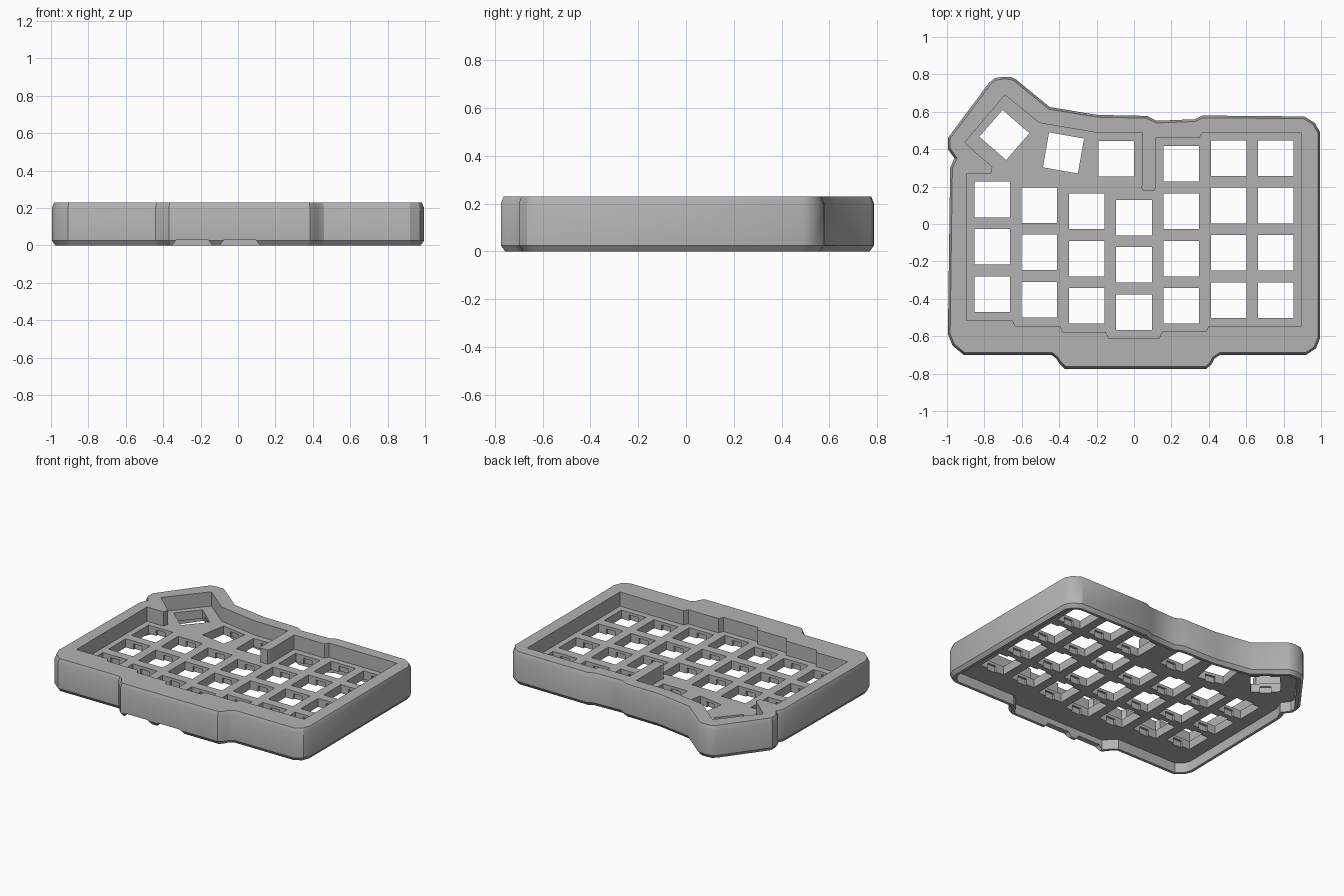
import bpy, bmesh, math
from mathutils import Vector, Matrix

cube = bpy.data.objects.get("Cube")
if cube:
    bpy.data.objects.remove(cube)

HEIGHT, PLATE_TOP, PLATE_BOTTOM = 0.23, 0.13, 0.07
PITCH, HOLE = 0.253, 0.19

grey = bpy.data.materials.new("case_grey")
grey.use_nodes = True
grey.diffuse_color = (0.45, 0.45, 0.45, 1)
grey.node_tree.nodes["Principled BSDF"].inputs["Base Color"].default_value = (0.45, 0.45, 0.45, 1)


def inset(points, d):
    """Move a counter-clockwise outline inward by d with mitred corners."""
    out = []
    for i, p in enumerate(points):
        p = Vector(p)
        a = (p - Vector(points[i - 1])).normalized()
        b = (Vector(points[(i + 1) % len(points)]) - p).normalized()
        na, nb = Vector((-a.y, a.x)), Vector((-b.y, b.x))
        out.append(p + (na + nb) * (d / (1 + na.dot(nb))))
    return out


def loft(bm, rings):
    """Closed solid through (outline, z) rings from bottom to top."""
    loops = [[bm.verts.new((p[0], p[1], z)) for p in pts] for pts, z in rings]
    n = len(loops[0])
    for lo, hi in zip(loops, loops[1:]):
        for i in range(n):
            j = (i + 1) % n
            bm.faces.new((lo[i], lo[j], hi[j], hi[i]))
    bm.faces.new(loops[0][::-1])
    bm.faces.new(loops[-1])


def rect(cx, cy, w, h, angle=0):
    rot = Matrix.Rotation(math.radians(angle), 2)
    return [Vector((cx, cy)) + rot @ Vector((sx * w / 2, sy * h / 2))
            for sx, sy in ((-1, -1), (1, -1), (1, 1), (-1, 1))]


def make(name, solids):
    bm = bmesh.new()
    for rings in solids:
        loft(bm, rings)
    bmesh.ops.recalc_face_normals(bm, faces=bm.faces)
    mesh = bpy.data.meshes.new(name)
    bm.to_mesh(mesh)
    bm.free()
    mesh.materials.append(grey)
    ob = bpy.data.objects.new(name, mesh)
    bpy.context.collection.objects.link(ob)
    return ob


# Outlines, listed clockwise and reversed to counter-clockwise
outer = [(-.745, .78), (-.7, .787), (-.655, .785), (-.63, .772), (-.45, .625), (-.195, .583),
         (.07, .578), (.12, .552), (.325, .56), (.365, .58), (.91, .575), (.967, .54),
         (.995, .49), (.995, -.61), (.973, -.665), (.92, -.7), (.46, -.7), (.43, -.72),
         (.415, -.75), (.385, -.775), (-.37, -.775), (-.4, -.745), (-.415, -.72), (-.44, -.7),
         (-.91, -.7), (-.97, -.65), (-.995, -.59), (-.983, .3), (-.96, .352), (-.995, .4),
         (-.995, .46), (-.775, .755)][::-1]
well = [(-.69, .69), (-.505, .54), (-.21, .49), (.045, .487), (.045, .21), (.037, .195),
        (.05, .176), (.105, .176), (.115, .195), (.115, .46), (.35, .46), (.365, .487),
        (.895, .487), (.895, -.545), (.4, -.545), (.385, -.575), (.15, -.575), (.135, -.61),
        (-.135, -.61), (-.15, -.578), (-.38, -.578), (-.395, -.545), (-.635, -.545),
        (-.65, -.515), (-.895, -.515), (-.895, .267), (-.765, .267), (-.757, .305),
        (-.905, .435)][::-1]

# Key positions: staggered columns (index, lowest row, count), then angled thumb keys
columns = [(-3, -.375, 3), (-2, -.405, 3), (-1, -.438, 3), (0, -.472, 3),
           (1, -.438, 4), (2, -.407, 4), (3, -.407, 4)]
keys = [(c * PITCH, y + r * PITCH, 0) for c, y, n in columns for r in range(n)]
keys += [(-.096, .35, 0), (-.377, .38, -10), (-.693, .476, -41)]

# Case body with chamfered top and bottom edges
case = make("keyboard_case", [[(inset(outer, .018), 0), (outer, .025),
                               (outer, HEIGHT - .03), (inset(outer, .012), HEIGHT)]])

# Cutters: key well, underside hollow, switch holes, clip slots, front rim notches
hollow = inset(outer, .038)
cutters = [
    make("key_well", [[(well, PLATE_TOP), (well, .4)]]),
    make("underside_hollow", [[(hollow, -.1), (hollow, PLATE_BOTTOM)]]),
    make("switch_holes", [[(rect(x, y, HOLE, HOLE, a), -.05), (rect(x, y, HOLE, HOLE, a), .3)]
                          for x, y, a in keys]),
    make("clip_slots", [[(rect(x, y, .07, HOLE + .03, a), -.05),
                         (rect(x, y, .07, HOLE + .03, a), PLATE_TOP - .02)] for x, y, a in keys]),
    make("rim_notches", [[(rect(x, -.76, .24, .1), -.02), (rect(x, -.76, .2, .1), .01),
                          (rect(x, -.76, .17, .1), .03)] for x in (-.245, .01)]),
]
for cutter in cutters:
    cutter.hide_render = True
    mod = case.modifiers.new(cutter.name, 'BOOLEAN')
    mod.operation, mod.solver, mod.object = 'DIFFERENCE', 'EXACT', cutter

# Bake the cuts and drop the cutters
bpy.context.view_layer.update()
baked = bpy.data.meshes.new_from_object(case.evaluated_get(bpy.context.evaluated_depsgraph_get()))
case.modifiers.clear()
case.data = baked
for cutter in cutters:
    bpy.data.objects.remove(cutter)

bpy.ops.object.select_all(action='DESELECT')
case.select_set(True)
bpy.context.view_layer.objects.active = case
bpy.ops.object.shade_smooth_by_angle(angle=math.radians(30))
